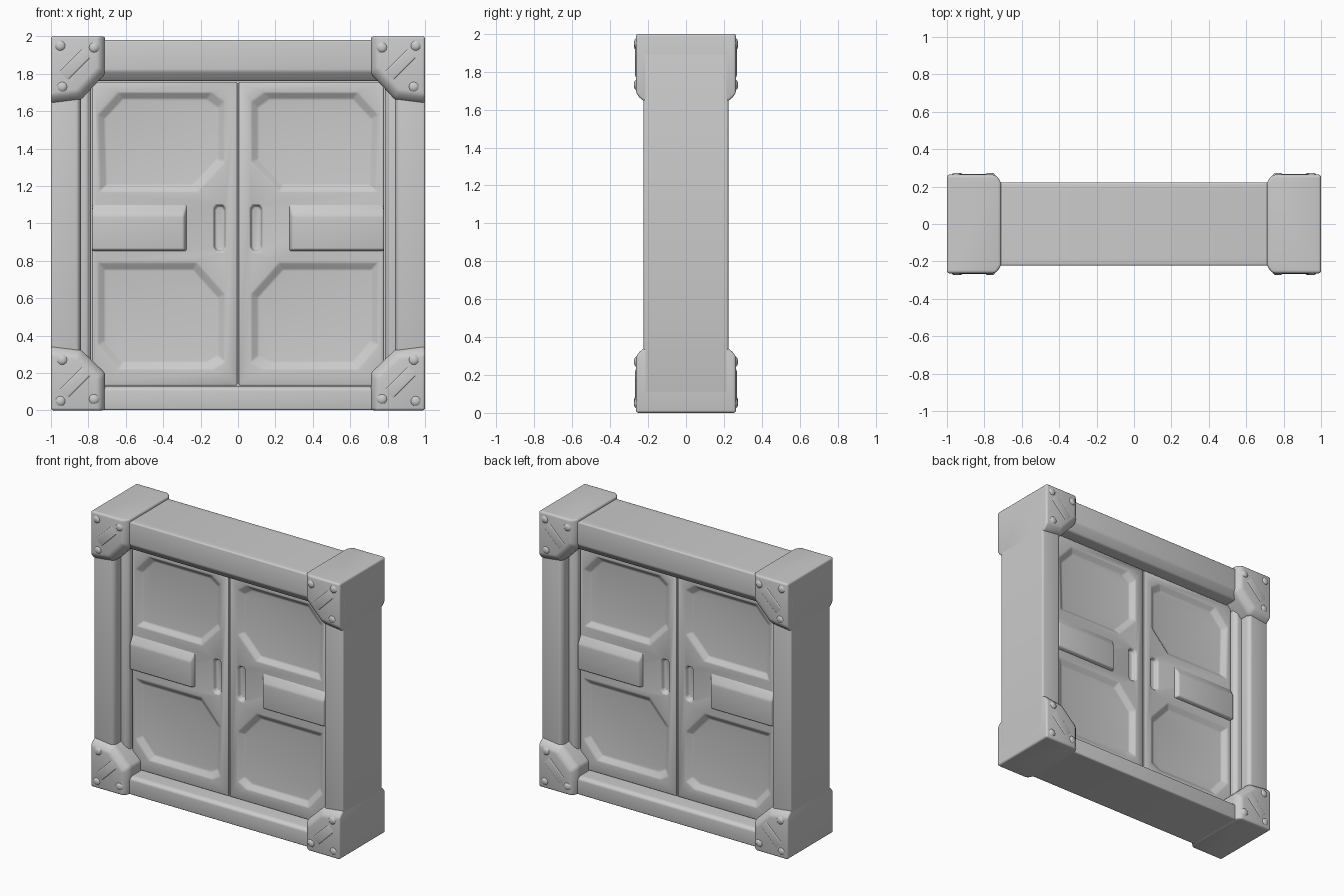
import bpy
import bmesh
import math

cube = bpy.data.objects.get("Cube")
if cube:
    bpy.data.objects.remove(cube, do_unlink=True)

grey = bpy.data.materials.new("plain grey")
grey.use_nodes = True
grey.diffuse_color = (0.6, 0.6, 0.6, 1)
grey.node_tree.nodes["Principled BSDF"].inputs["Base Color"].default_value = (0.6, 0.6, 0.6, 1)


def loft(name, outline, levels, anchor):
    """Stack an x-z outline along y; each level is (y, x scale, z scale) about the anchor."""
    bm = bmesh.new()
    ax, az = anchor
    rings = [[bm.verts.new((ax + (x - ax) * sx, y, az + (z - az) * sz)) for x, z in outline]
             for y, sx, sz in levels]
    n = len(outline)
    for a, b in zip(rings, rings[1:]):
        for i in range(n):
            j = (i + 1) % n
            bm.faces.new((a[i], a[j], b[j], b[i]))
    bm.faces.new(rings[0])
    bm.faces.new(rings[-1])
    bmesh.ops.recalc_face_normals(bm, faces=bm.faces[:])
    mesh = bpy.data.meshes.new(name)
    bm.to_mesh(mesh)
    bm.free()
    mesh.materials.append(grey)
    obj = bpy.data.objects.new(name, mesh)
    bpy.context.collection.objects.link(obj)
    return obj


def finish(obj, bevel=0.0, mirror_x=False, mirror_y=False, cutters=()):
    """Cut, soften, mirror and smooth a part."""
    for c in cutters:
        m = obj.modifiers.new("cut", "BOOLEAN")
        m.operation, m.object = "DIFFERENCE", c
    if bevel:
        m = obj.modifiers.new("soft edges", "BEVEL")
        m.width, m.segments, m.angle_limit = bevel, 3, math.radians(20)
    if mirror_x or mirror_y:
        m = obj.modifiers.new("mirror", "MIRROR")
        m.use_axis = (mirror_x, mirror_y, False)
    bpy.ops.object.select_all(action="DESELECT")
    obj.select_set(True)
    bpy.context.view_layer.objects.active = obj
    bpy.ops.object.convert(target="MESH")
    bpy.ops.object.shade_smooth_by_angle(angle=math.radians(50))
    for c in cutters:
        bpy.data.objects.remove(c, do_unlink=True)


def rect(x0, x1, z0, z1):
    return [(x0, z0), (x1, z0), (x1, z1), (x0, z1)]


def both_sides(front):
    """Repeat front levels on the back, in reverse."""
    return front + [(-y, sx, sz) for y, sx, sz in reversed(front)]


# Outer frame
finish(loft("top_beam", rect(-0.8, 0.8, 1.76, 1.98),
            both_sides([(-0.223, 1, 0.75), (-0.18, 1, 1)]), (0, 1.98)), 0.01)
finish(loft("bottom_beam", rect(-0.8, 0.8, 0.002, 0.13),
            both_sides([(-0.223, 1, 0.88), (-0.2, 1, 1)]), (0, 0.002)), 0.01)
finish(loft("side_posts", rect(0.84, 1.0, 0.1, 1.9),
            both_sides([(-0.223, 0.9, 1), (-0.2, 1, 1)]), (1, 1)), 0.01, True)
finish(loft("door_jambs", rect(0.785, 0.9, 0.1, 1.8),
            both_sides([(-0.14, 0.8, 1), (-0.12, 1, 1)]), (0.9, 1)), 0.008, True)

# Chamfered corner caps, each with soft studs and one broad slanted ridge
for label, base, sign, drop in (("top", 2.0, -1, 0.36), ("bottom", 0.0, 1, 0.345)):
    outline = [(1, base), (0.71, base), (0.71, base + sign * 0.2),
               (0.84, base + sign * (drop - 0.02)), (1, base + sign * drop)]
    cap = loft(label + "_corner_caps", outline,
               both_sides([(-0.264, 0.88, 0.87), (-0.245, 0.95, 0.94), (-0.22, 1, 1)]), (1, base))
    finish(cap, 0.014, True)
    for i, (dx, dz) in enumerate(((0.05, 0.05), (0.23, 0.06), (0.06, 0.27))):
        cx, cz = 1 - dx, base + sign * dz
        ring = [(cx + 0.03 * math.cos(a * math.pi / 6), cz + 0.03 * math.sin(a * math.pi / 6))
                for a in range(12)]
        stud = loft(f"{label}_corner_stud_{i + 1}", ring,
                    [(-0.274, 0.3, 0.3), (-0.271, 0.65, 0.65), (-0.26, 1, 1)], (cx, cz))
        finish(stud, 0, True, True)
    for side, cx in (("left", 0.87), ("right", -0.87)):
        cz = base + sign * 0.15
        band = [(cx + u * 0.07 + v * 0.025, cz + u * 0.07 - v * 0.025)
                for u, v in ((-1, -1), (1, -1), (1, 1), (-1, 1))]
        ridge = loft(f"{label}_{side}_corner_ridge", band,
                     [(-0.268, 0.75, 0.75), (-0.26, 1, 1)], (cx, cz))
        finish(ridge, 0.003, False, True)

# Paired doors with sunken panels and handle slots on both faces
finish(loft("door_core", rect(-0.8, 0.8, 0.1, 1.8),
            both_sides([(-0.06, 1, 1)]), (0, 1)))

upper = [(0.07, 1.33), (0.22, 1.17), (0.74, 1.17), (0.75, 1.58),
         (0.64, 1.70), (0.14, 1.70), (0.07, 1.65)]
lower = [(0.07, 0.62), (0.07, 0.26), (0.14, 0.22), (0.64, 0.22),
         (0.75, 0.35), (0.75, 0.79), (0.22, 0.79)]
slot = [(0.065, 0.87), (0.08, 0.85), (0.115, 0.85), (0.13, 0.87),
        (0.13, 1.08), (0.115, 1.10), (0.08, 1.10), (0.065, 1.08)]
sunk = [(-0.2, 1, 1), (-0.102, 1, 1), (-0.074, 0.89, 0.87)]
cutters = [loft("upper_panel_cutter", upper, sunk, (0.41, 1.43)),
           loft("lower_panel_cutter", lower, sunk, (0.41, 0.5)),
           loft("slot_cutter", slot, [(-0.2, 1, 1), (-0.102, 1, 1), (-0.07, 0.75, 0.93)], (0.1, 0.975))]
for c in cutters:
    c.hide_render = True
door = loft("doors", rect(0.004, 0.78, 0.132, 1.757),
            [(-0.102, 1, 1), (-0.02, 1, 1)], (0.4, 1))
finish(door, 0.008, True, True, cutters)

# Raised cross bars on the doors, with a long slope on their upper side
finish(loft("door_cross_bars", rect(0.27, 0.78, 0.85, 1.11),
            [(-0.132, 0.96, 0.7), (-0.095, 1, 1)], (0.78, 0.88)), 0.01, True, True)
